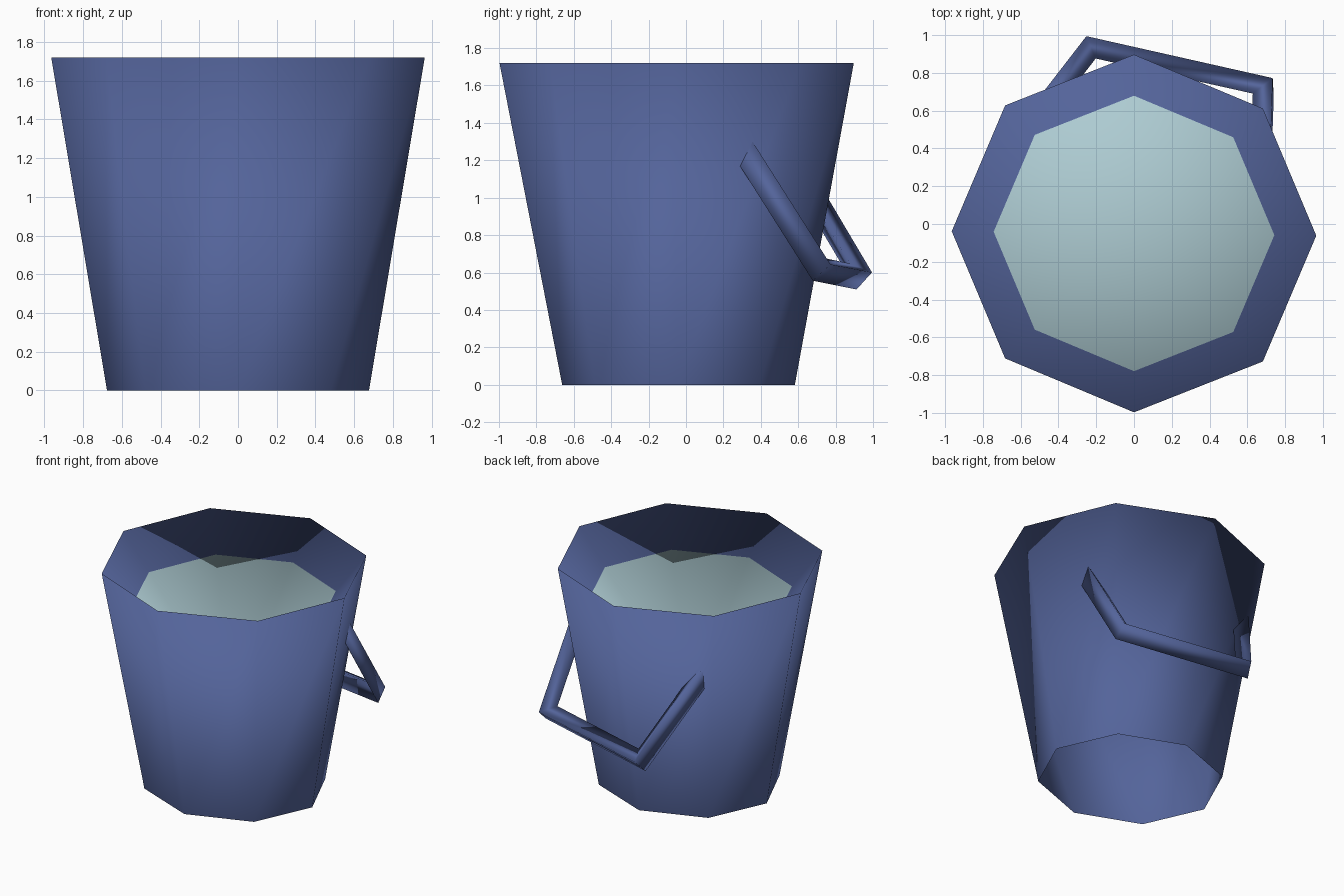
import bpy, bmesh, math
from mathutils import Vector

if "Cube" in bpy.data.objects:
    bpy.data.objects.remove(bpy.data.objects["Cube"])


def material(name, rgb):
    m = bpy.data.materials.new(name)
    m.diffuse_color = (*rgb, 1.0)
    m.use_nodes = True
    m.node_tree.nodes["Principled BSDF"].inputs["Base Color"].default_value = m.diffuse_color
    return m


BLUE = material("muted_blue", (0.088, 0.127, 0.325))
WATER = material("pale_water", (0.42, 0.60, 0.645))


def skin(bm, a, b):
    """Bridge two equal rings of vertices with quads."""
    for i in range(len(a)):
        j = (i + 1) % len(a)
        bm.faces.new((a[i], a[j], b[j], b[i]))


def finish(bm, name, *mats):
    for f in bm.faces:
        f.smooth = True
    mesh = bpy.data.meshes.new(name)
    bm.to_mesh(mesh)
    bm.free()
    for m in mats:
        mesh.materials.append(m)
    obj = bpy.data.objects.new(name, mesh)
    bpy.context.collection.objects.link(obj)
    return mesh


def octagon(bm, rx, ry, cy, z):
    """Eight-sided ring with a corner on each axis, very slightly skewed."""
    ring = []
    for i in range(8):
        a = i * math.pi / 4
        x = rx * math.cos(a)
        ring.append(bm.verts.new((x, cy + ry * math.sin(a) - 0.012 * x, z)))
    return ring


# Bucket: open base, tapered wall, sharp rim, cone-shaped hollow with the water colour
rim_z, apex_z, cy, t = 1.72, 0.58, -0.05, 0.23
bm = bmesh.new()
base = octagon(bm, 0.677, 0.622, -0.04, 0.0)
rim = octagon(bm, 0.965, 0.947, cy, rim_z)
edge = octagon(bm, 0.965 * (1 - t), 0.947 * (1 - t), cy, rim_z + t * (apex_z - rim_z))
apex = bm.verts.new((0, cy, apex_z))
skin(bm, base, rim)
skin(bm, rim, edge)
for i in range(8):
    bm.faces.new((edge[i], edge[(i + 1) % 8], apex)).material_index = 1
bucket = finish(bm, "bucket", BLUE, WATER)

# Soft normals that roll over the rim toward the centre of the hollow
normals = []
for out, up in ((0.985, -0.17), (0.58, 0.81), (0.58 * (1 - t), 0.81 * (1 - t) + t)):
    for i in range(8):
        a = i * math.pi / 4
        normals.append(Vector((out * math.cos(a), out * math.sin(a), up)).normalized())
normals.append(Vector((0, 0, 1)))
bucket.normals_split_custom_set_from_vertices(normals)

# Handle: tilted bail of three bars with a triangular section, mitred corners
path = [Vector(p) for p in ((0.723, 0.30, 1.27), (0.737, 0.725, 0.60),
                            (-0.27, 0.953, 0.555), (-0.57, 0.565, 1.21))]
half, depth, lean = 0.062, 0.108, 0.12
dirs = [(b - a).normalized() for a, b in zip(path, path[1:])]
bm = bmesh.new()
rings = []
for i, p in enumerate(path):
    d0, d1 = dirs[max(i - 1, 0)], dirs[min(i, 2)]
    tangent = (d0 + d1).normalized()
    corner = 0 if i < 2 else 1
    normal = dirs[corner].cross(dirs[corner + 1]).normalized() * half
    inward = normal.cross(tangent).normalized() * depth / tangent.dot(d0)
    rings.append([bm.verts.new(q) for q in
                  (p + normal + inward * lean, p + inward, p - normal - inward * lean)])
for a, b in zip(rings, rings[1:]):
    skin(bm, a, b)
bm.faces.new(rings[0][::-1])
bm.faces.new(rings[-1])
bmesh.ops.recalc_face_normals(bm, faces=bm.faces)
finish(bm, "handle", BLUE)
